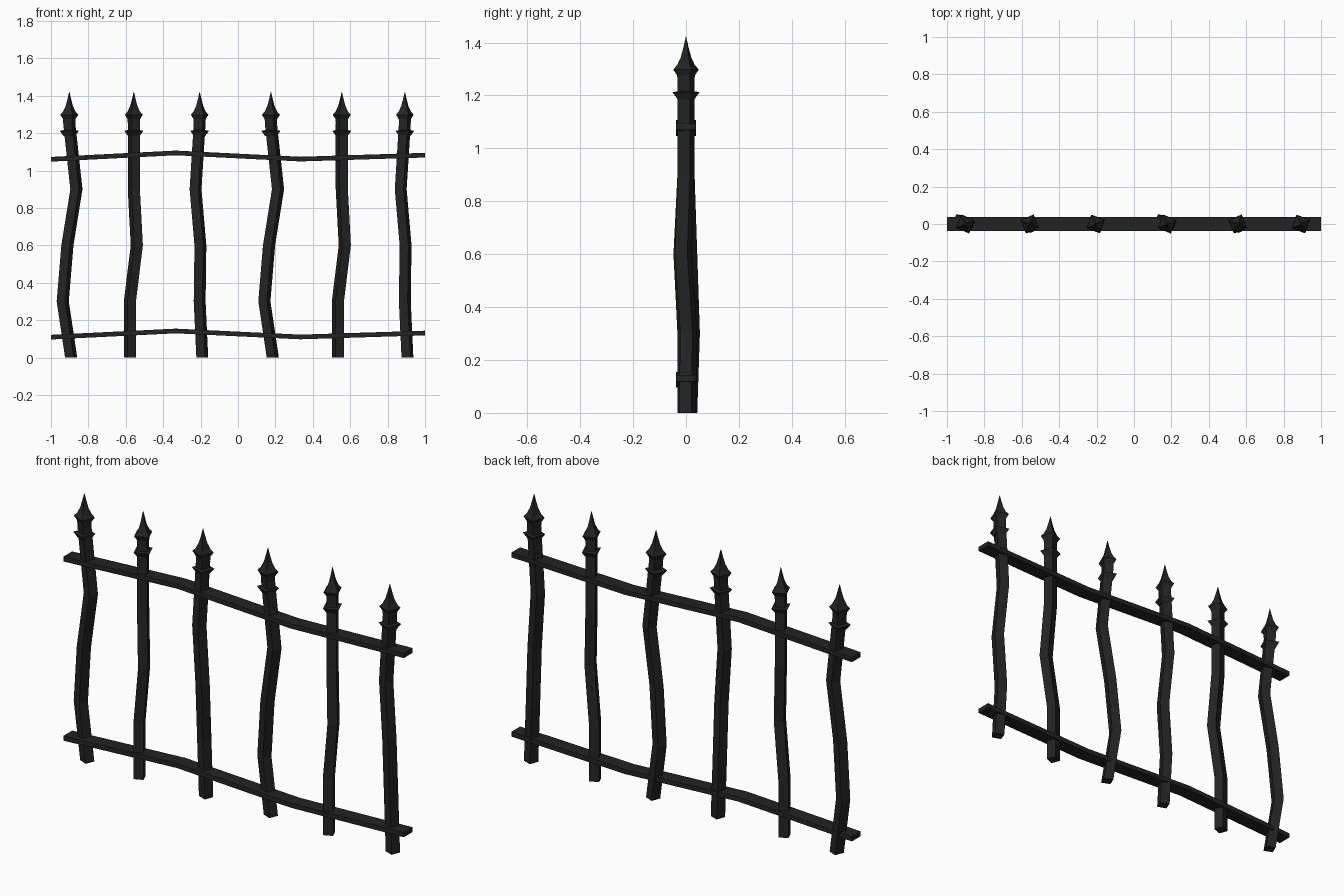
import bpy, bmesh
from math import sin, cos, radians

if "Cube" in bpy.data.objects:
    bpy.data.objects.remove(bpy.data.objects["Cube"])

iron = bpy.data.materials.new("dark_iron")
iron.diffuse_color = (0.017, 0.017, 0.017, 1)
iron.use_nodes = True
iron.node_tree.nodes["Principled BSDF"].inputs["Base Color"].default_value = iron.diffuse_color


def loft(name, rings):
    """Skin a list of four-cornered rings and cap both ends."""
    bm = bmesh.new()
    loops = [[bm.verts.new(p) for p in ring] for ring in rings]
    for a, b in zip(loops, loops[1:]):
        for i in range(len(a)):
            j = (i + 1) % len(a)
            bm.faces.new((a[i], a[j], b[j], b[i]))
    bm.faces.new(loops[0][::-1])
    bm.faces.new(loops[-1])
    bmesh.ops.recalc_face_normals(bm, faces=bm.faces)
    me = bpy.data.meshes.new(name)
    bm.to_mesh(me)
    bm.free()
    me.materials.append(iron)
    ob = bpy.data.objects.new(name, me)
    bpy.context.collection.objects.link(ob)
    return ob


def square(x, y, z, r, turn):
    return [(x + r * cos(radians(turn + 90 * k)),
             y + r * sin(radians(turn + 90 * k)), z) for k in range(4)]


# Three crooked post shapes: (x, y) drift at z = 0, .3, .6, .9, 1.2, and twist
heights = (0, 0.3, 0.6, 0.9, 1.25)
shapes = [
    ([(0.01, 0.01), (-0.035, 0.02), (-0.01, 0.01), (0.038, 0), (0, 0)], 22),
    ([(-0.021, 0), (-0.021, 0), (0.016, -0.015), (0, 0), (0, 0)], 68),
    ([(0.014, 0.005), (0, 0.01), (0.004, -0.01), (-0.022, 0), (0, 0)], 25),
]
# Finial profile: (radius, z)
collar = [(0.034, 1.185), (0.055, 1.212), (0.034, 1.216)]
spear = [(0.034, 1.24), (0.036, 1.275), (0.052, 1.298), (0.036, 1.315),
         (0.021, 1.345), (0.011, 1.38), (0.001, 1.42)]

for i, x in enumerate((-0.902, -0.557, -0.205, 0.176, 0.555, 0.892)):
    drift, turn = shapes[i % 3]
    loft(f"post_{i + 1}", [square(x + dx, dy, z, 0.035, turn)
                           for (dx, dy), z in zip(drift, heights)])
    loft(f"collar_{i + 1}", [square(x, 0, z, r, turn) for r, z in collar])
    loft(f"spear_tip_{i + 1}", [square(x, 0, z, r, turn) for r, z in spear])

# Two bent flat rails
for name, zs in (("lower_rail", (0.109, 0.142, 0.11, 0.131)),
                 ("upper_rail", (1.06, 1.094, 1.061, 1.082))):
    loft(name, [[(x, -0.037, z - 0.0125), (x, 0.037, z - 0.0125),
                 (x, 0.037, z + 0.0125), (x, -0.037, z + 0.0125)]
                for x, z in zip((-1, -0.333, 0.333, 1), zs)])
